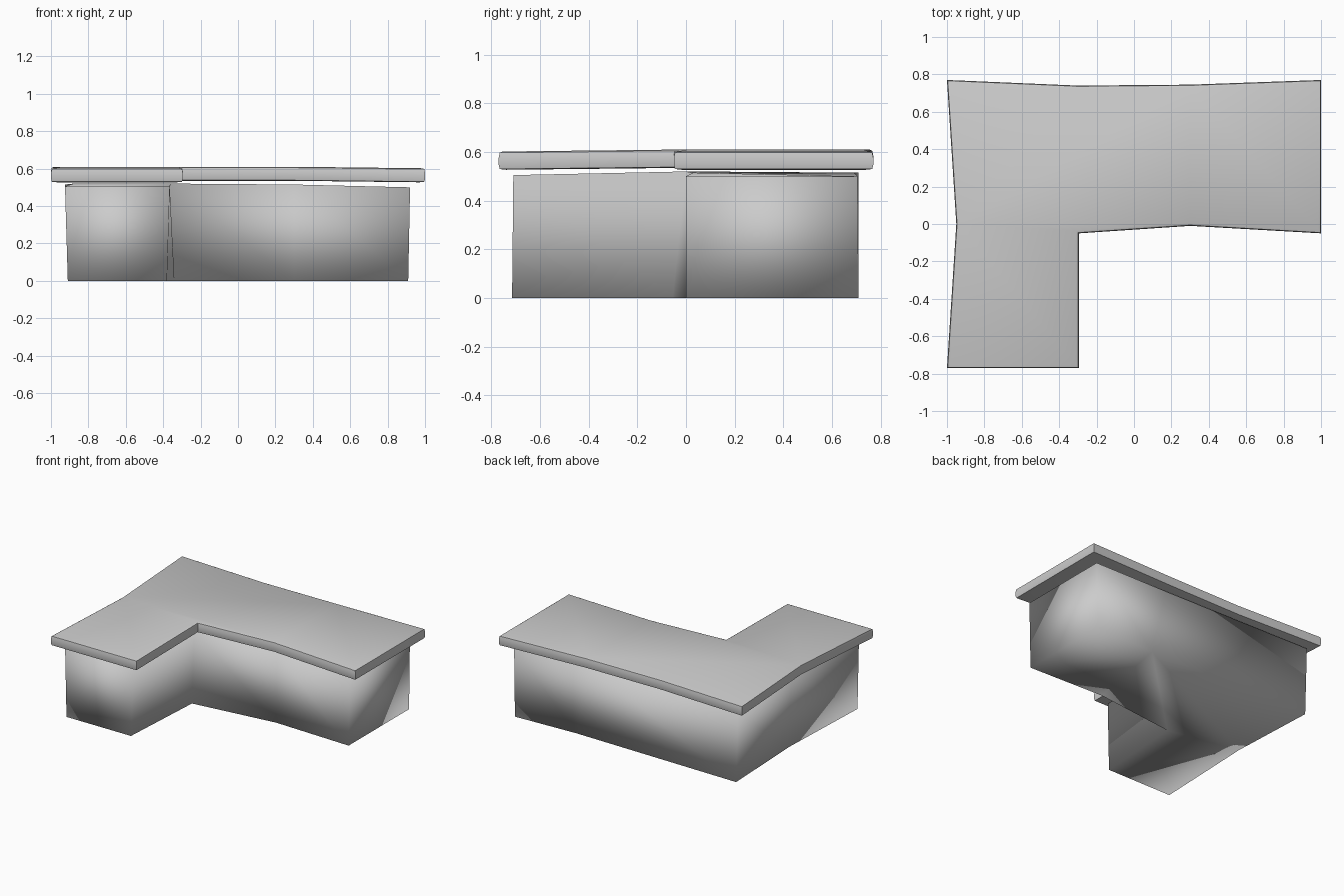
import bpy, bmesh
from mathutils import Vector

cube = bpy.data.objects.get("Cube")
if cube:
    bpy.data.objects.remove(cube, do_unlink=True)

grey = bpy.data.materials.new("counter_grey")
grey.use_nodes = True
colour = (0.6, 0.6, 0.6, 1)
grey.diffuse_color = colour
grey.node_tree.nodes["Principled BSDF"].inputs["Base Color"].default_value = colour


def inset(outline, d):
    """Move every side of a clockwise outline inwards by d."""
    pts = [Vector(p) for p in outline]
    out = []
    for i, p in enumerate(pts):
        a = (p - pts[i - 1]).normalized()
        b = (pts[(i + 1) % len(pts)] - p).normalized()
        na, nb = Vector((a.y, -a.x)), Vector((b.y, -b.x))
        out.append(p + (na + nb) * d / (1 + na.dot(nb)))
    return out


def loft(name, rings):
    """Skin a stack of matching rings from bottom to top and cap both ends."""
    bm = bmesh.new()
    loops = [[bm.verts.new(p) for p in ring] for ring in rings]
    n = len(loops[0])
    for low, high in zip(loops, loops[1:]):
        for i in range(n):
            j = (i + 1) % n
            bm.faces.new((low[i], low[j], high[j], high[i]))
    bm.faces.new(loops[0])
    bm.faces.new(loops[-1])
    bmesh.ops.recalc_face_normals(bm, faces=bm.faces)
    mesh = bpy.data.meshes.new(name)
    bm.to_mesh(mesh)
    bm.free()
    mesh.materials.append(grey)
    obj = bpy.data.objects.new(name, mesh)
    bpy.context.collection.objects.link(obj)
    mesh.shade_smooth()
    return obj


# Cabinet body: L-shaped, softly shaded, with slightly crooked walls
base = [(-.91, .71), (.42, .69), (.91, .71), (.91, 0), (.3, .02),
        (-.34, -.055), (-.38, -.715), (-.91, -.715), (-.88, .05)]
rim = [(-.925, .71), (.3, .69), (.92, .705), (.92, 0), (.3, .03),
       (-.36, 0), (-.365, -.71), (-.925, -.71), (-.88, .02)]
rim_z = [.515, .515, .5, .5, .515, .52, .505, .505, .52]
loft("cabinet_body", [
    [(x, y, 0) for x, y in base],
    [(x, y, z) for (x, y), z in zip(rim, rim_z)],
])

# Worktop: overhanging slab that droops slightly at its ends
slab = [(-1, .77), (-.3, .74), (.3, .745), (1, .77), (1, -.05), (.3, -.01),
        (-.295, -.05), (-.295, -.77), (-1, -.77), (-.95, 0)]
drop = [0, 0, 0, .008, .008, 0, 0, .008, .008, 0]
levels = [(.535, .03), (.538, .004), (.555, 0), (.585, 0), (.605, .004), (.61, .015)]
worktop = loft("worktop", [
    [(x, y, z - d) for (x, y), d in zip(inset(slab, depth), drop)]
    for z, depth in levels
])
bpy.context.view_layer.objects.active = worktop
worktop.select_set(True)
bpy.ops.object.shade_smooth_by_angle(angle=0.9)
